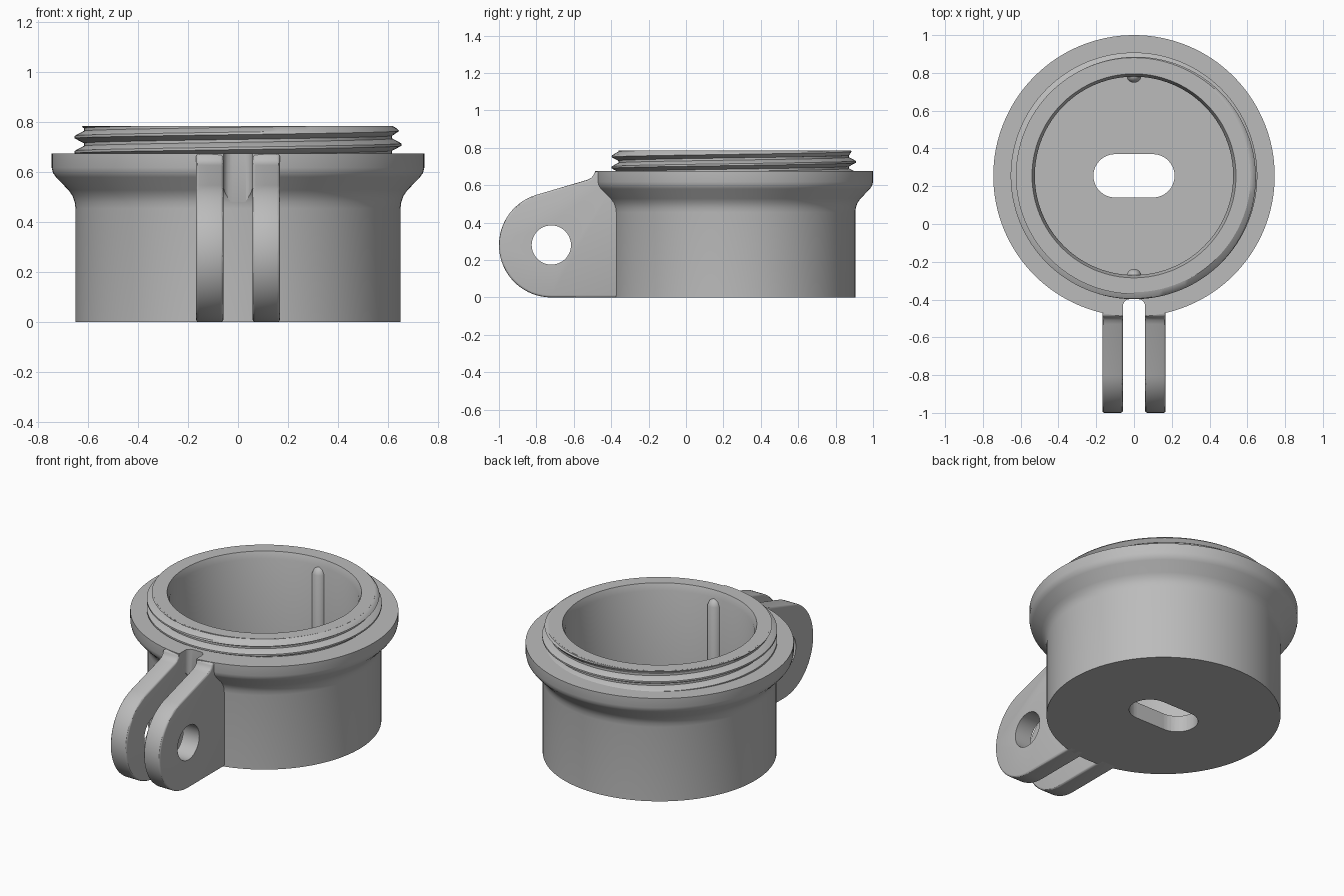
import bpy, bmesh
from math import sin, cos, pi, radians, tau
from mathutils import Vector

cube = bpy.data.objects.get("Cube")
if cube:
    bpy.data.objects.remove(cube)

CY = 0.255      # cup axis along y
TOP = 0.785     # rim height
GREY = (0.5, 0.5, 0.5, 1)

mat = bpy.data.materials.new("plain grey")
mat.use_nodes = True
mat.diffuse_color = GREY
mat.node_tree.nodes["Principled BSDF"].inputs["Base Color"].default_value = GREY


def make(name, bm):
    bmesh.ops.remove_doubles(bm, verts=bm.verts, dist=1e-5)
    bmesh.ops.recalc_face_normals(bm, faces=bm.faces)
    mesh = bpy.data.meshes.new(name)
    bm.to_mesh(mesh)
    bm.free()
    mesh.materials.append(mat)
    ob = bpy.data.objects.new(name, mesh)
    bpy.context.collection.objects.link(ob)
    return ob


def activate(ob):
    bpy.ops.object.select_all(action='DESELECT')
    ob.select_set(True)
    bpy.context.view_layer.objects.active = ob


def modify(ob, kind, **settings):
    mod = ob.modifiers.new(kind.title(), kind)
    for key, value in settings.items():
        setattr(mod, key, value)
    activate(ob)
    bpy.ops.object.modifier_apply(modifier=mod.name)


def cut(ob, cutter):
    modify(ob, 'BOOLEAN', operation='DIFFERENCE', object=cutter, solver='EXACT')
    bpy.data.objects.remove(cutter)


def smooth(ob):
    activate(ob)
    bpy.ops.object.shade_smooth_by_angle(angle=radians(30))


def lathe(name, profile, y, steps):
    bm = bmesh.new()
    verts = [bm.verts.new((r, y, z)) for r, z in profile]
    edges = [bm.edges.new(pair) for pair in zip(verts, verts[1:])]
    bmesh.ops.spin(bm, geom=verts + edges, cent=(0, y, 0), axis=(0, 0, 1),
                   angle=tau, steps=steps)
    return make(name, bm)


def prism(name, outline, start, depth):
    """Extrude a closed outline of 3D points along depth."""
    bm = bmesh.new()
    face = bm.faces.new([bm.verts.new(Vector(p) + Vector(start)) for p in outline])
    out = bmesh.ops.extrude_face_region(bm, geom=[face])
    moved = [g for g in out['geom'] if isinstance(g, bmesh.types.BMVert)]
    bmesh.ops.translate(bm, verts=moved, vec=depth)
    return make(name, bm)


def arc(cx, cy, r, a, b, n):
    return [(cx + r * cos(radians(a + (b - a) * i / n)),
             cy + r * sin(radians(a + (b - a) * i / n))) for i in range(n + 1)]


# Cup with flange, neck and hollow inside
cup = lathe("cup_body", [
    (0, 0), (0.65, 0), (0.65, 0.455), (0.653, 0.48), (0.662, 0.505), (0.678, 0.528),
    (0.728, 0.58), (0.74, 0.597), (0.745, 0.618), (0.745, 0.675), (0.616, 0.675),
    (0.616, TOP), (0.54, TOP), (0.525, 0.745), (0.525, 0.1), (0, 0.1)], CY, 128)

# Drain slot through the floor
slot = arc(0.1, CY, 0.115, -90, 90, 16) + arc(-0.1, CY, 0.115, 90, 270, 16)
cut(cup, prism("slot_cutter", [(x, y, 0) for x, y in slot], (0, 0, -0.1), (0, 0, 0.4)))

# Gap through the flange between the prongs
gap = [(0.058, -1.2)] + arc(0.023, -0.433, 0.035, 0, 90, 6)
gap += [(-x, y) for x, y in reversed(gap)]
cut(cup, prism("gap_cutter", [(x, y, 0) for x, y in gap], (0, 0, -0.1), (0, 0, 0.81)))
smooth(cup)

# Screw thread: a ridge swept along a rising helix, trimmed at flange and rim
PITCH, SEG = 0.06, 128
bm = bmesh.new()
rings = []
for i in range(3 * SEG + 1):
    a = -pi / 2 + tau * i / SEG
    mid = 0.635 + PITCH * i / SEG
    ring = []
    for r, dz in ((0.6, -0.026), (0.618, -0.024), (0.653, -0.005),
                  (0.653, 0.005), (0.618, 0.024), (0.6, 0.026)):
        z = min(max(mid + dz, 0.67), TOP - 0.0005)
        r = min(r, 0.625 + (TOP - z))
        ring.append(bm.verts.new((r * cos(a), CY + r * sin(a), z)))
    rings.append(ring)
for p, q in zip(rings, rings[1:]):
    for k in range(6):
        m = (k + 1) % 6
        bm.faces.new((p[k], p[m], q[m], q[k]))
bm.faces.new(rings[0])
bm.faces.new(rings[-1])
bmesh.ops.dissolve_degenerate(bm, dist=1e-5, edges=bm.edges)
smooth(make("screw_thread", bm))

# Pair of hinge prongs with a pin hole
side = arc(-0.72, 0.28, 0.28, 270, 107, 32)
side += [(-0.53, 0.628), (-0.508, 0.638), (-0.495, 0.652), (-0.488, 0.673),
         (-0.34, 0.673), (-0.34, 0)]
prongs = prism("hinge_prongs", [(0, y, z) for y, z in side], (0.058, 0, 0), (0.11, 0, 0))
modify(prongs, 'BEVEL', width=0.012, segments=3, limit_method='ANGLE',
       angle_limit=radians(60))
hole = arc(-0.72, 0.28, 0.105, 0, 352.5, 47)
cut(prongs, prism("pin_hole_cutter", [(0, y, z) for y, z in hole], (-0.1, 0, 0), (0.5, 0, 0)))
modify(prongs, 'MIRROR')
smooth(prongs)

# Two locating ribs on the inner wall with tapered tops
for name, sign in (("rear_inner_rib", 1), ("front_inner_rib", -1)):
    rib = lathe(name, [(0, 0.08), (0.04, 0.08), (0.04, 0.7), (0.028, 0.725),
                       (0, 0.745)], CY + sign * 0.533, 24)
    smooth(rib)
